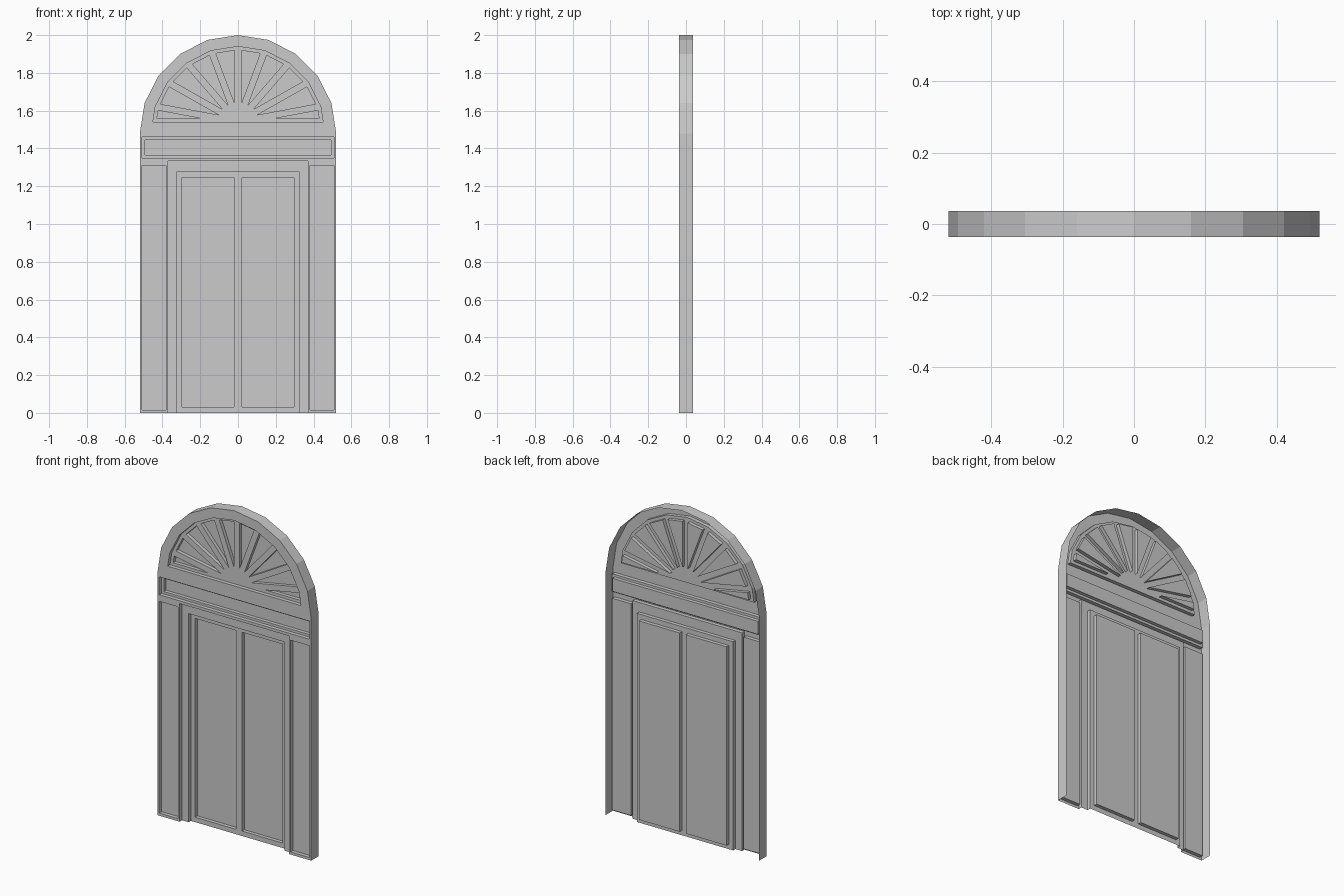
import bpy, bmesh
from math import sin, cos, pi

if "Cube" in bpy.data.objects:
    bpy.data.objects.remove(bpy.data.objects["Cube"])

# Depth of each relief layer, front to back
Y0, Y1, Y2, Y3, BACK = -0.036, -0.013, 0.009, 0.031, 0.036
SPRING = 1.48


def rect(x0, x1, z0, z1):
    return [(x0, z0), (x1, z0), (x1, z1), (x0, z1)]


def mirror_x(pts):
    return [(-x, z) for x, z in reversed(pts)]


def arc(r, first=0, last=10):
    return [(r * cos(pi * i / 10), SPRING + r * sin(pi * i / 10)) for i in range(first, last + 1)]


def sheet(bm, loops, y):
    """Flat panel at depth y: first loop is the outline, the rest are holes."""
    edges = []
    for pts in loops:
        vs = [bm.verts.new((x, y, z)) for x, z in pts]
        edges += [bm.edges.new((vs[i - 1], vs[i])) for i in range(len(vs))]
    bmesh.ops.triangle_fill(bm, edges=edges, use_beauty=True, normal=(0, -1, 0))


def wall(bm, pts, ya, yb, closed=True):
    """Strip following a profile between two depths."""
    a = [bm.verts.new((x, ya, z)) for x, z in pts]
    b = [bm.verts.new((x, yb, z)) for x, z in pts]
    for i in range(0 if closed else 1, len(pts)):
        bm.faces.new((a[i - 1], a[i], b[i], b[i - 1]))


def finish(bm, name):
    bmesh.ops.remove_doubles(bm, verts=bm.verts[:], dist=0.0001)
    bmesh.ops.recalc_face_normals(bm, faces=bm.faces[:])
    bm.normal_update()
    if sum(f.normal.y * f.calc_area() for f in bm.faces) > 0:
        bmesh.ops.reverse_faces(bm, faces=bm.faces[:])
    me = bpy.data.meshes.new(name)
    bm.to_mesh(me)
    bm.free()
    bpy.context.collection.objects.link(bpy.data.objects.new(name, me))


# Profiles
side_r = rect(0.381, 0.508, 0.016, 1.31)
side_l = mirror_x(side_r)
transom = rect(-0.508, 0.508, 1.35, 1.46)
transom_in = rect(-0.492, 0.492, 1.365, 1.445)
opening = [(-0.37, 0), (-0.37, 1.333), (0.37, 1.333), (0.37, 0)]
jamb_in = [(-0.325, 0), (-0.325, 1.275), (0.325, 1.275), (0.325, 0)]
leaf_r = rect(0.021, 0.296, 0.03, 1.245)
leaf_l = mirror_x(leaf_r)
fan = [(0.4505, 1.54)] + arc(0.46, 1, 9) + [(-0.4505, 1.54)]
outer = [(0.52, 0)] + arc(0.52) + [(-0.52, 0)]

# Arched surround, open at the back
bm = bmesh.new()
sheet(bm, [outer + opening, side_l, side_r, transom, fan], Y0)
wall(bm, outer, Y0, BACK, closed=False)
finish(bm, "arched_surround")

# Recessed side panels
for name, pts in (("side_panel_left", side_l), ("side_panel_right", side_r)):
    bm = bmesh.new()
    wall(bm, pts, Y0, Y1)
    sheet(bm, [pts], Y1)
    finish(bm, name)

# Transom with stepped recess
bm = bmesh.new()
wall(bm, transom, Y0, Y1)
sheet(bm, [transom, transom_in], Y1)
wall(bm, transom_in, Y1, Y2)
sheet(bm, [transom_in], Y2)
finish(bm, "transom_panel")

# Door jamb, open at the floor
bm = bmesh.new()
wall(bm, opening, Y0, Y1, closed=False)
sheet(bm, [opening + jamb_in[::-1]], Y1)
wall(bm, jamb_in, Y1, Y2, closed=False)
finish(bm, "door_jamb")

# Double door with two recessed leaves
bm = bmesh.new()
sheet(bm, [jamb_in, leaf_l, leaf_r], Y2)
for pts in (leaf_l, leaf_r):
    wall(bm, pts, Y2, Y3)
    sheet(bm, [pts], Y3)
finish(bm, "double_door")

# Fanlight: triangles from a hub, each inset and pushed back
bm = bmesh.new()
hub = bm.verts.new((0, Y1, 1.54))
rim = [bm.verts.new((x, Y1, z)) for x, z in fan]
panes = [bm.faces.new((hub, rim[i + 1], rim[i])) for i in range(len(rim) - 1)]
bm.normal_update()
if panes[0].normal.y > 0:
    bmesh.ops.reverse_faces(bm, faces=panes)
bmesh.ops.inset_individual(bm, faces=panes, thickness=0.018, use_even_offset=True)
bm.normal_update()
bmesh.ops.inset_individual(bm, faces=panes, thickness=0.0, depth=Y1 - Y2)
wall(bm, fan, Y0, Y1)
finish(bm, "fanlight")
